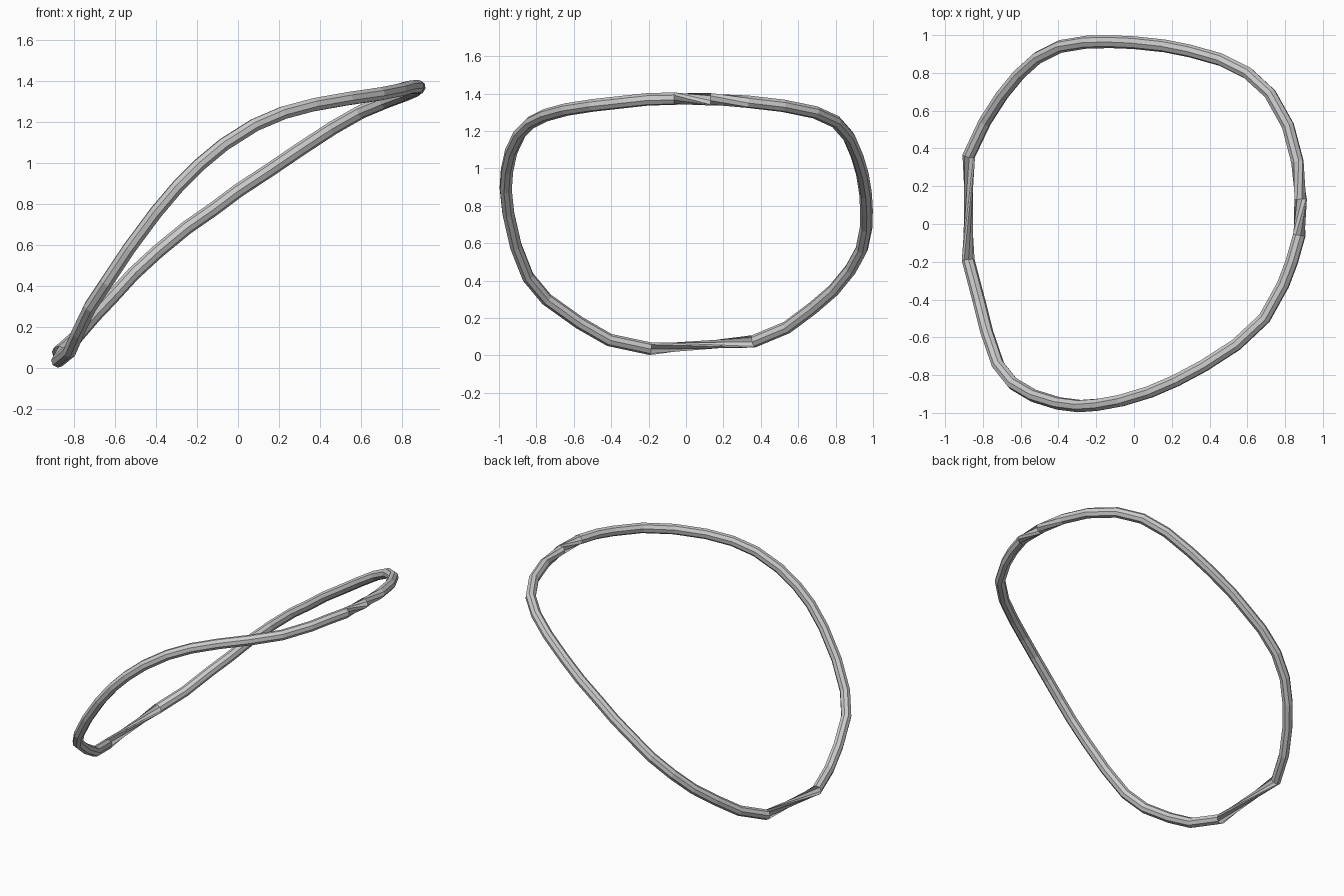
import bpy, bmesh
from math import cos, sin, pi
from mathutils import Vector

if "Cube" in bpy.data.objects:
    bpy.data.objects.remove(bpy.data.objects["Cube"])

SIDES, R = 8, 0.034

# Centre line of the closed loop: raised front run, low end, back run, high end
path = [Vector(p) for p in (
    (.875, -.06, 1.373), (.835, -.20, 1.370), (.79, -.32, 1.357), (.69, -.50, 1.337),
    (.54, -.64, 1.315), (.37, -.75, 1.285), (.22, -.83, 1.245), (.08, -.89, 1.185),
    (-.07, -.935, 1.09), (-.19, -.957, .99), (-.29, -.964, .89), (-.40, -.95, .76),
    (-.53, -.91, .585), (-.64, -.845, .42), (-.72, -.745, .30), (-.78, -.57, .175),
    (-.82, -.41, .083), (-.878, -.19, .036),
    (-.875, .36, .075), (-.79, .54, .15), (-.70, .68, .255), (-.61, .79, .35),
    (-.51, .88, .46), (-.39, .94, .57), (-.25, .963, .685), (-.12, .965, .775),
    (0, .96, .865), (.16, .943, .97), (.30, .915, 1.065), (.46, .87, 1.17),
    (.60, .80, 1.25), (.72, .69, 1.30), (.815, .52, 1.335), (.865, .33, 1.357),
    (.882, .13, 1.370))]
n = len(path)

# Twisted joints: segment index -> sides of rotation
twist = {17: 3, n - 2: 1, n - 1: 2}

bm = bmesh.new()
centre = Vector((0, 0, .8))
rings = []
for i, p in enumerate(path):
    before = (p - path[i - 1]).normalized()
    after = (path[(i + 1) % n] - p).normalized()
    t = (before + after).normalized()
    out = p - centre
    out = (out - t * out.dot(t)).normalized()
    side = t.cross(out)
    rings.append([bm.verts.new(p + R * (cos(a) * out + sin(a) * side))
                  for a in (2 * pi * k / SIDES for k in range(SIDES))])

# Tube walls
for i in range(n):
    a, b, s = rings[i], rings[(i + 1) % n], twist.get(i, 0)
    for k in range(SIDES):
        m = (k + 1) % SIDES
        bm.faces.new((a[k], a[m], b[(m + s) % SIDES], b[(k + s) % SIDES]))
bmesh.ops.recalc_face_normals(bm, faces=bm.faces)

mesh = bpy.data.meshes.new("bent_ring")
bm.to_mesh(mesh)
bm.free()
ring = bpy.data.objects.new("bent_ring", mesh)
bpy.context.collection.objects.link(ring)
